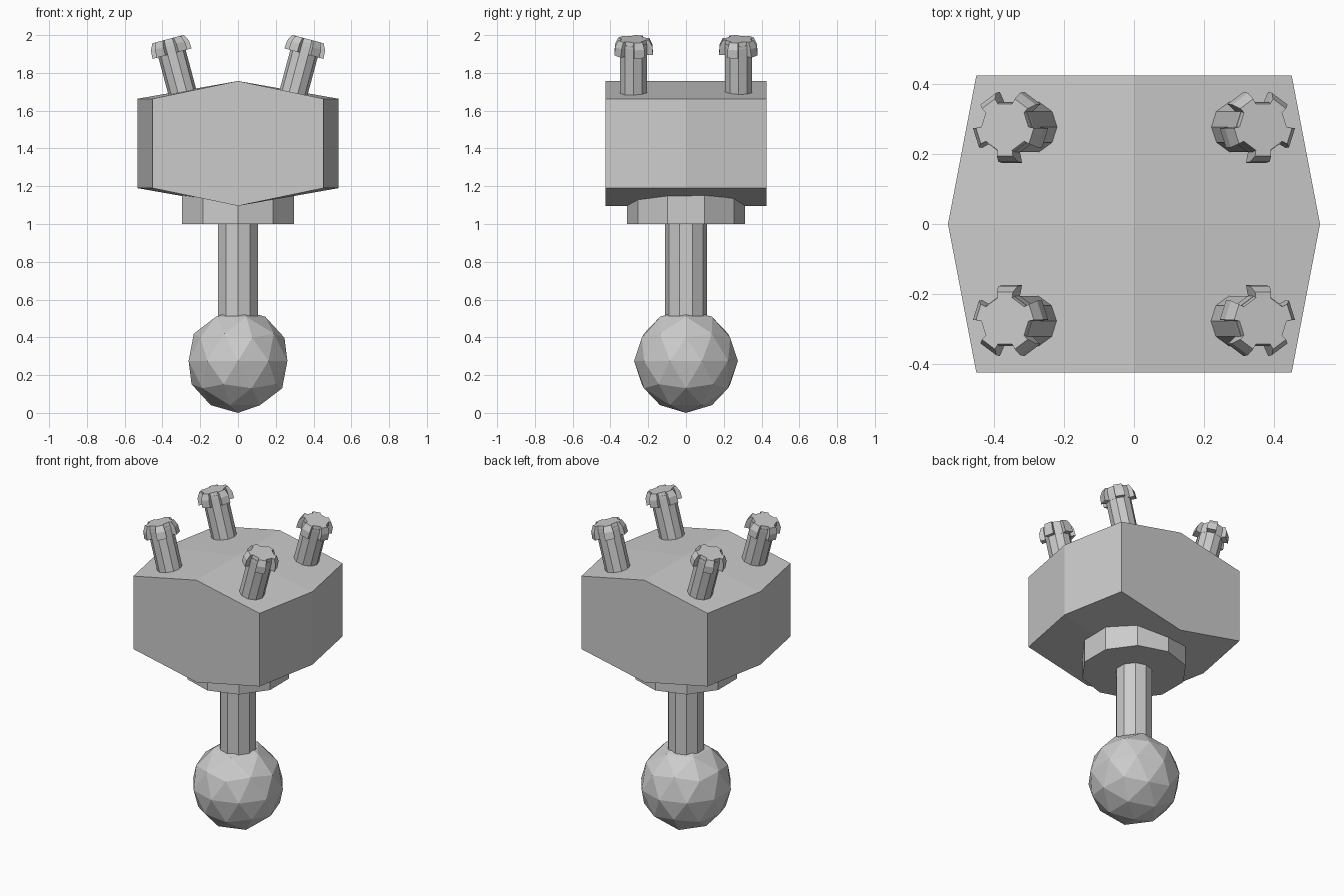
import bpy, bmesh
from math import sin, cos, radians
from mathutils import Matrix, Vector

if "Cube" in bpy.data.objects:
    bpy.data.objects.remove(bpy.data.objects["Cube"])


def loft(name, rings, matrix=Matrix()):
    """Skin a list of equal-length rings and cap both ends."""
    bm = bmesh.new()
    loops = [[bm.verts.new(matrix @ Vector(p)) for p in ring] for ring in rings]
    n = len(loops[0])
    for a, b in zip(loops, loops[1:]):
        for i in range(n):
            j = (i + 1) % n
            bm.faces.new((a[i], a[j], b[j], b[i]))
    bm.faces.new(loops[0][::-1])
    bm.faces.new(loops[-1])
    bmesh.ops.recalc_face_normals(bm, faces=bm.faces)
    mesh = bpy.data.meshes.new(name)
    bm.to_mesh(mesh)
    bm.free()
    obj = bpy.data.objects.new(name, mesh)
    bpy.context.collection.objects.link(obj)
    return obj


def decagon(r, z, start=0):
    return [(r * cos(radians(start + 36 * i)), r * sin(radians(start + 36 * i)), z)
            for i in range(10)]


def crown(r_tooth, r_valley, z):
    """Ring with five flat teeth, the valleys following a decagon."""
    pts = []
    for k in range(5):
        mid = 54 + 72 * k
        for off, r in ((-18, r_valley), (-16, r_tooth), (16, r_tooth), (18, r_valley)):
            a = radians(mid + off)
            pts.append((r * cos(a), r * sin(a), z))
    return pts


# Ball foot
bpy.ops.mesh.primitive_ico_sphere_add(subdivisions=2, radius=0.275, location=(0, 0, 0.275))
bpy.context.object.name = "ball_foot"

# Stem and collar
loft("stem", [decagon(0.11, 0.45, 90), decagon(0.11, 1.02, 90)])
loft("collar", [decagon(0.313, 1.0, 90), decagon(0.313, 1.2, 90)])

# Block head: hexagonal profile, widest halfway along its depth
loft("head_block", [
    [(-w, y, 1.19), (0, y, 1.096), (w, y, 1.19),
     (w, y, 1.663), (0, y, 1.757), (-w, y, 1.663)]
    for y, w in ((-0.425, 0.452), (0, 0.533), (0.425, 0.452))])

# Four tilted pegs with toothed caps, mirrored to each corner
tilt = Matrix.Translation((0.37, 0.278, 1.979)) @ Matrix.Rotation(radians(15), 4, 'Y')
for sx in (1, -1):
    for sy in (1, -1):
        m = Matrix.Diagonal((sx, sy, 1, 1)) @ tilt
        tag = ("right" if sx > 0 else "left") + ("_back" if sy > 0 else "_front")
        loft("peg_" + tag, [decagon(0.075, -0.37), decagon(0.075, -0.02)], m)
        loft("peg_cap_" + tag, [crown(0.107, 0.076, -0.08),
                                crown(0.104, 0.076, -0.035),
                                crown(0.086, 0.07, 0)], m)
